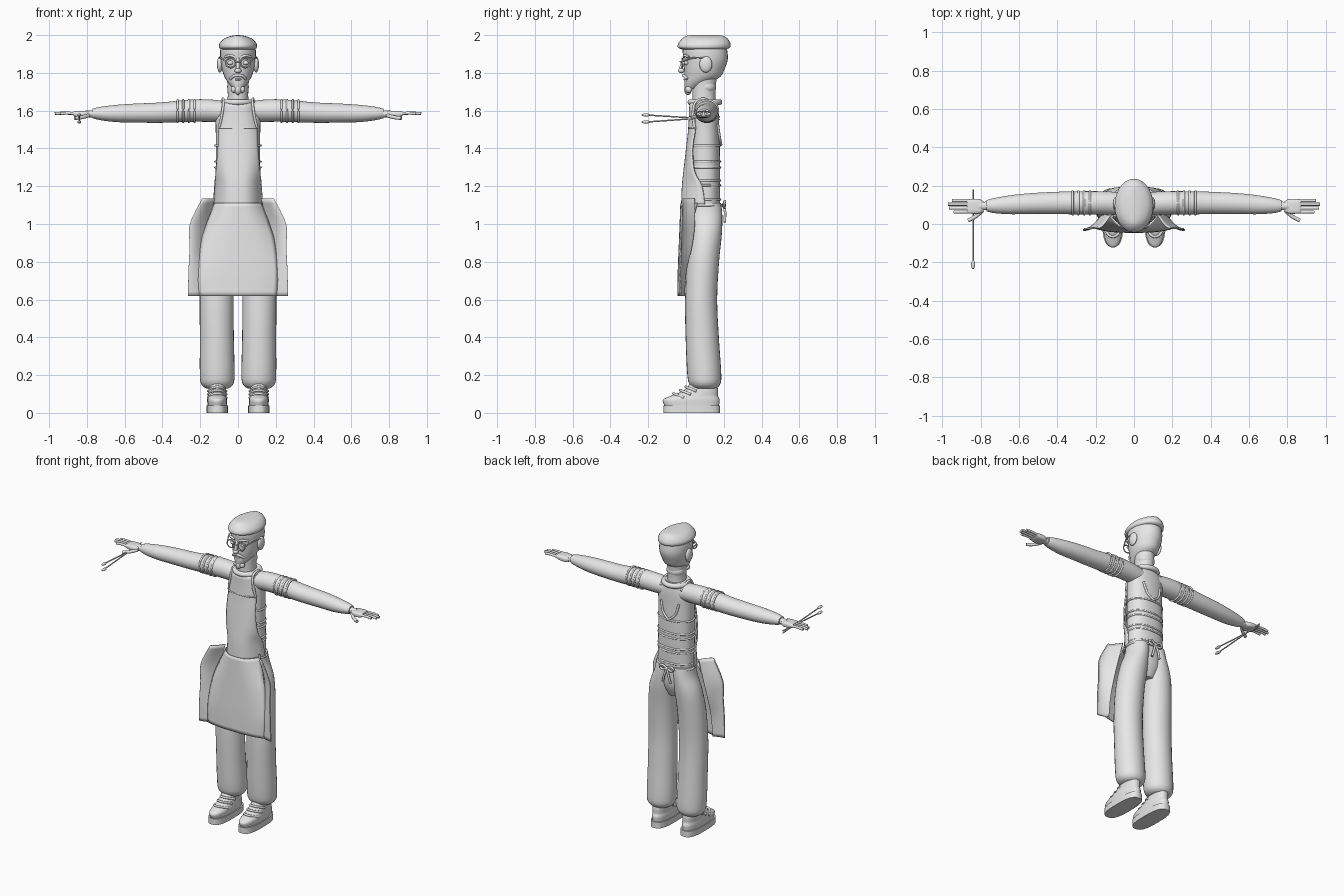
import bpy
import bmesh
from math import cos, sin, tau, pi, copysign, radians
from mathutils import Vector

default_cube = bpy.data.objects.get("Cube")
if default_cube:
    bpy.data.objects.remove(default_cube, do_unlink=True)

clay = bpy.data.materials.new("plain_grey")
clay.use_nodes = True
clay.diffuse_color = (.8, .8, .8, 1)
clay.node_tree.nodes["Principled BSDF"].inputs["Base Color"].default_value = clay.diffuse_color


def finish(name, bm, mirrored=False, thickness=0):
    """Turn a bmesh into a smooth shaded object, optionally mirrored."""
    bmesh.ops.recalc_face_normals(bm, faces=bm.faces)
    mesh = bpy.data.meshes.new(name)
    bm.to_mesh(mesh)
    bm.free()
    mesh.materials.append(clay)
    obj = bpy.data.objects.new(name, mesh)
    bpy.context.collection.objects.link(obj)
    bpy.ops.object.select_all(action="DESELECT")
    obj.select_set(True)
    bpy.context.view_layer.objects.active = obj
    bpy.ops.object.shade_smooth_by_angle(angle=radians(45))
    if thickness:
        solid = obj.modifiers.new("Thickness", "SOLIDIFY")
        solid.thickness = thickness
        solid.offset = 0
    if mirrored:
        obj.modifiers.new("Mirror", "MIRROR")
    return obj


def smooth_path(points, steps):
    """Catmull-Rom interpolation through tuples of any length."""
    pts = [points[0], *points, points[-1]]
    out = []
    for a, b, c, d in zip(pts, pts[1:], pts[2:], pts[3:]):
        for k in range(steps):
            t = k / steps
            out.append([q + t / 2 * (r - p + t * (2*p - 5*q + 4*r - s + t * (3*(q - r) + s - p)))
                        for p, q, r, s in zip(a, b, c, d)])
    return out + [list(points[-1])]


def skin(bm, loops, caps=True):
    """Bridge consecutive closed loops of positions with quads."""
    rows = [[bm.verts.new(p) for p in loop] for loop in loops]
    n = len(rows[0])
    for low, high in zip(rows, rows[1:]):
        for i in range(n):
            j = (i + 1) % n
            bm.faces.new((low[i], low[j], high[j], high[i]))
    if caps:
        bm.faces.new(rows[0])
        bm.faces.new(rows[-1])


def loft(name, rings, axis="z", power=2, steps=4, mirrored=False):
    """Superellipse rings: (position on axis, centre a, centre b, radius a, radius b)."""
    loops = []
    for t, a, b, ra, rb in smooth_path(rings, steps):
        loop = []
        for k in range(28):
            c, s = cos(tau * k / 28), sin(tau * k / 28)
            u = a + ra * copysign(abs(c) ** (2 / power), c)
            v = b + rb * copysign(abs(s) ** (2 / power), s)
            loop.append((u, v, t) if axis == "z" else (t, u, v))
        loops.append(loop)
    bm = bmesh.new()
    skin(bm, loops)
    return finish(name, bm, mirrored)


def tube(name, points, radius, mirrored=False, closed=False, steps=4):
    """Round tube along a smooth path."""
    path = [Vector(p) for p in (points if closed else smooth_path(points, steps))]
    n = len(path)
    loops = []
    for i, p in enumerate(path):
        ahead = path[(i + 1) % n] if closed else path[min(i + 1, n - 1)]
        behind = path[i - 1] if closed else path[max(i - 1, 0)]
        turn = (ahead - behind).to_track_quat("Z", "Y")
        loops.append([p + turn @ Vector((cos(tau * k / 10), sin(tau * k / 10), 0)) * radius
                      for k in range(10)])
    bm = bmesh.new()
    skin(bm, loops + loops[:1] if closed else loops, caps=not closed)
    if closed:
        bmesh.ops.remove_doubles(bm, verts=bm.verts, dist=.00001)
    return finish(name, bm, mirrored)


def hoop(name, centre, radii, radius, axis="z", mirrored=False):
    """Closed elliptical tube around an axis."""
    points = []
    for k in range(36):
        u, v = radii[0] * cos(tau * k / 36), radii[1] * sin(tau * k / 36)
        offset = {"x": (0, u, v), "y": (u, 0, v), "z": (u, v, 0)}[axis]
        points.append(Vector(centre) + Vector(offset))
    return tube(name, points, radius, mirrored, closed=True)


def ball(name, centre, scale, mirrored=False):
    bm = bmesh.new()
    bmesh.ops.create_uvsphere(bm, u_segments=20, v_segments=12, radius=1)
    bmesh.ops.scale(bm, vec=scale, verts=bm.verts)
    bmesh.ops.translate(bm, vec=centre, verts=bm.verts)
    return finish(name, bm, mirrored)


def cloth(name, rows, shape, columns=20, mirrored=False):
    """Thin sheet; shape(row, t) gives the position for t from 0 to 1."""
    bm = bmesh.new()
    grid = [[bm.verts.new(shape(row, k / columns)) for k in range(columns + 1)]
            for row in smooth_path(rows, 4)]
    for low, high in zip(grid, grid[1:]):
        for i in range(columns):
            bm.faces.new((low[i], low[i + 1], high[i + 1], high[i]))
    return finish(name, bm, mirrored, thickness=.008)


# Trousers
loft("trouser_leg", [(.13, .11, .1, .06, .06), (.15, .11, .1, .083, .08), (.2, .11, .097, .092, .09),
     (.4, .112, .086, .09, .088), (.6, .113, .08, .09, .085), (.8, .107, .09, .09, .085),
     (.95, .09, .105, .085, .085), (1.05, .068, .107, .068, .085), (1.11, .06, .105, .065, .08)],
     mirrored=True)
loft("trouser_seat", [(.9, 0, .1, .06, .05), (.97, 0, .105, .1, .075), (1.05, 0, .105, .12, .08),
                      (1.12, 0, .1, .12, .08)])

# Torso with padded ridges
loft("torso", [(1.08, 0, .1, .122, .08), (1.2, 0, .1, .12, .08), (1.35, 0, .1, .117, .08),
     (1.5, 0, .1, .118, .076), (1.58, 0, .1, .12, .074), (1.63, 0, .1, .1, .068), (1.66, 0, .1, .07, .06)],
     power=2.3)
for z in (1.13, 1.205, 1.23, 1.3, 1.33, 1.415):
    hoop("torso_ridge", (0, .1, z), (.12, .081), .006)
hoop("collar", (0, .1, 1.645), (.076, .076), .016)

# Arms
loft("sleeve", [(.06, .105, 1.595, .06, .055), (.15, .11, 1.6, .06, .059), (.25, .11, 1.6, .061, .059),
     (.4, .11, 1.59, .058, .054), (.55, .106, 1.587, .054, .05), (.65, .1, 1.585, .049, .045),
     (.73, .096, 1.585, .039, .035), (.77, .095, 1.585, .029, .025)], axis="x", mirrored=True)
for x in (.23, .26, .29, .32):
    hoop("sleeve_ridge", (x, .11, 1.598), (.06, .058), .006, "x", mirrored=True)

# Hands
loft("wrist", [(.75, .095, 1.583, .022, .02), (.81, .093, 1.582, .022, .018)], "x", mirrored=True)
loft("palm", [(.785, .093, 1.58, .026, .014), (.81, .092, 1.58, .038, .018),
     (.85, .092, 1.582, .038, .017), (.872, .092, 1.584, .036, .011)], "x", power=3.5, mirrored=True)
for y, tip in ((.063, .94), (.083, .965), (.103, .97), (.122, .95)):
    tube("finger", [(.86, y, 1.584), (tip - .04, y, 1.587), (tip, y, 1.584)], .008, mirrored=True)
tube("thumb", [(.79, .07, 1.575), (.825, .04, 1.565), (.865, .018, 1.56)], .01, mirrored=True)

# Two crossed brushes in the right hand
for back, front in ((1.553, 1.577), (1.568, 1.54)):
    tube("brush_handle", [(-.84, .18, back), (-.84, -.21, front)], .004)
    ball("brush_tip", (-.84, -.212, front), (.01, .024, .008))

# Shoes
loft("shoe_sole", [(0, .11, .03, .056, .15), (.04, .11, .03, .056, .15)], power=2.8, steps=1, mirrored=True)
loft("shoe_upper", [(.04, .11, .03, .052, .145), (.07, .11, .028, .053, .15), (.09, .11, .045, .05, .125),
     (.12, .11, .08, .047, .09), (.16, .11, .092, .044, .07)], power=2.3, mirrored=True)
for y, z in ((-.06, .1), (-.025, .118), (.005, .135)):
    tube("shoe_lace", [(.062, y + .05, z - .02), (.09, y, z), (.13, y, z), (.158, y + .05, z - .02)],
         .007, mirrored=True)


# Apron
def curved_front(row, t):
    z, half, middle, edge = row
    side = 2 * t - 1
    return half * side, middle + (edge - middle) * abs(side) ** 3, z


def side_flap(row, t):
    z, inner, outer, y_inner, y_outer = row
    return inner + (outer - inner) * t, y_inner + (y_outer - y_inner) * sin(t * pi / 2), z


cloth("apron_bib", [(1.64, .075, .022, .05), (1.51, .1, .016, .05), (1.4, .105, .004, .035),
      (1.28, .115, -.01, .045), (1.2, .122, -.018, .085), (1.1, .13, -.022, .1)], curved_front)
cloth("apron_skirt", [(1.11, .125, -.026, .06), (1, .165, -.03, .03), (.9, .195, -.034, .01),
      (.75, .21, -.04, -.015), (.62, .205, -.042, -.02)], curved_front)
cloth("apron_flap", [(1.135, .125, .19, .045, -.02), (1, .16, .255, .045, -.025),
      (.88, .18, .256, .03, -.028), (.75, .185, .262, 0, -.032), (.62, .19, .265, -.01, -.03)],
      side_flap, mirrored=True)
tube("bib_hem", [(-.1, .045, 1.51), (-.06, .019, 1.51), (.06, .019, 1.51), (.1, .045, 1.51)], .005)
tube("shoulder_strap", [(.1, .045, 1.51), (.085, .036, 1.58), (.077, .05, 1.645), (.08, .1, 1.662),
     (.075, .16, 1.62)], .007, mirrored=True)
tube("back_strap", [(.065, .168, 1.53), (.045, .178, 1.46), (0, .186, 1.42)], .007, mirrored=True)
hoop("apron_string", (0, .103, 1.1), (.128, .088), .007)
ball("bow_knot", (0, .2, 1.1), (.013, .012, .013))
tube("bow_loop", [(0, .198, 1.1), (.03, .205, 1.12), (.05, .203, 1.105), (.03, .203, 1.09), (0, .198, 1.1)],
     .007, mirrored=True)
tube("bow_tail", [(0, .2, 1.1), (.015, .207, 1.06), (.028, .204, 1.01)], .007, mirrored=True)

# Head
loft("neck", [(1.62, 0, .1, .062, .064), (1.68, 0, .095, .054, .06), (1.8, 0, .1, .06, .065)])
ball("nape", (0, .11, 1.725), (.058, .05, .042))
loft("head", [(1.715, 0, .025, .024, .03), (1.745, 0, .055, .05, .064), (1.78, 0, .087, .072, .095),
     (1.82, 0, .097, .085, .107), (1.87, 0, .104, .093, .117), (1.92, 0, .1, .094, .118),
     (1.95, 0, .1, .085, .11)])
ball("ear", (.096, .105, 1.845), (.015, .034, .043), mirrored=True)
loft("cap", [(1.925, 0, .095, .09, .118), (1.935, 0, .095, .1, .138), (1.955, 0, .097, .098, .138),
     (1.98, 0, .1, .076, .122), (1.995, 0, .1, .04, .1), (2, 0, .1, .008, .07)])

# Face
tube("nose_bridge", [(0, -.008, 1.875), (0, -.022, 1.84), (0, -.028, 1.812)], .01)
ball("nose_tip", (0, -.025, 1.812), (.018, .017, .014))
ball("eye", (.04, .002, 1.853), (.016, .013, .012), mirrored=True)
tube("eyebrow", [(.018, -.01, 1.884), (.042, -.008, 1.892), (.068, .015, 1.884)], .007, mirrored=True)
tube("moustache", [(0, -.014, 1.787), (.022, -.01, 1.784), (.04, .008, 1.768)], .008, mirrored=True)
ball("lower_lip", (0, -.004, 1.765), (.018, .01, .006))
ball("beard_middle", (0, .01, 1.71), (.018, .02, .027))
ball("beard_curl", (.022, .014, 1.712), (.015, .018, .018), mirrored=True)

# Spectacles
hoop("spectacle_rim", (.039, -.021, 1.853), (.026, .025), .004, "y", mirrored=True)
tube("spectacle_bridge", [(-.014, -.022, 1.856), (0, -.03, 1.86), (.014, -.022, 1.856)], .004)
tube("spectacle_arm", [(.064, -.02, 1.86), (.092, .04, 1.88), (.1, .1, 1.88)], .004, mirrored=True)
